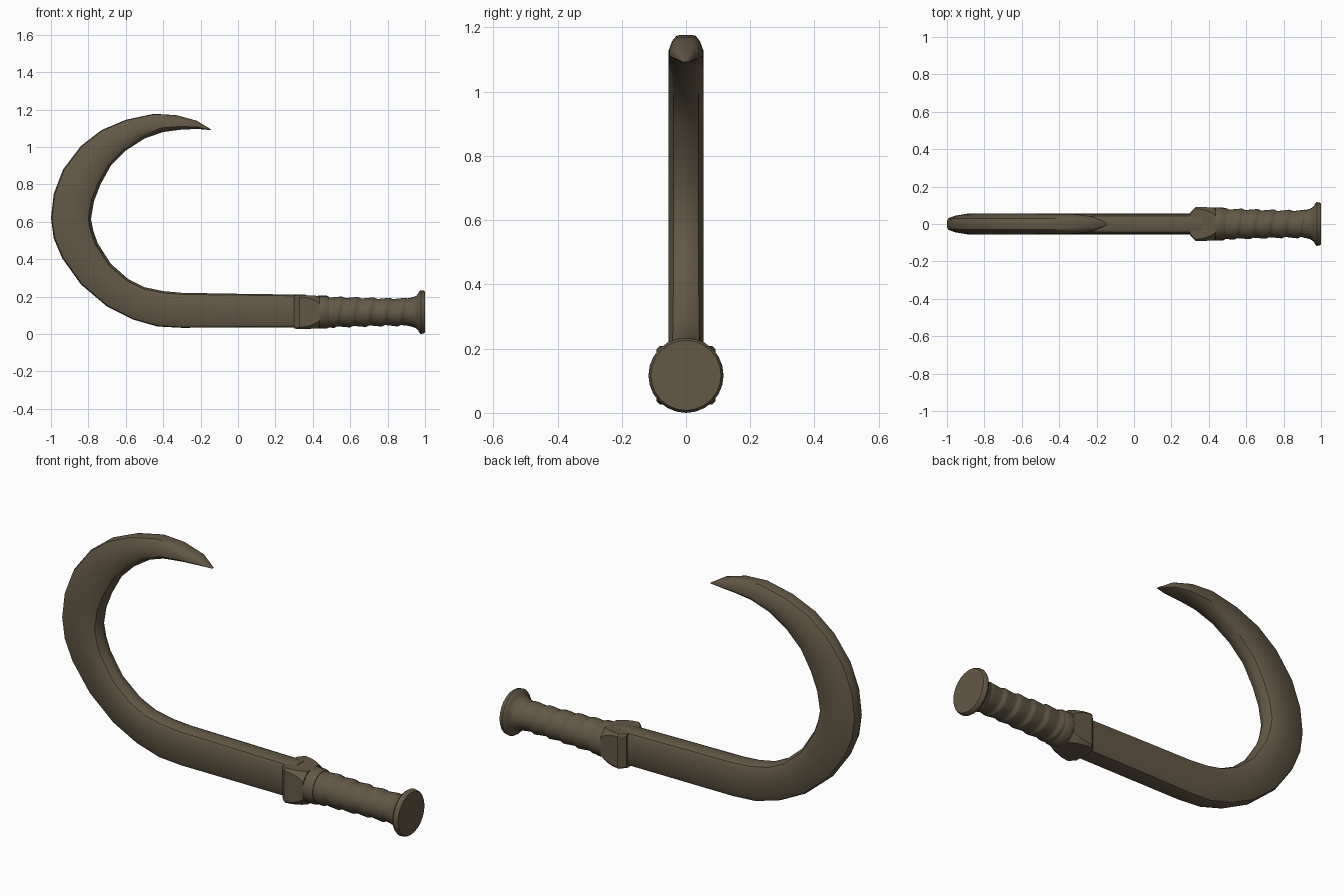
import bpy, bmesh, math
from mathutils import Vector

if "Cube" in bpy.data.objects:
    bpy.data.objects.remove(bpy.data.objects["Cube"])

mat = bpy.data.materials.new("dull brown")
mat.diffuse_color = (0.125, 0.098, 0.06, 1)
mat.use_nodes = True
mat.node_tree.nodes["Principled BSDF"].inputs["Base Color"].default_value = mat.diffuse_color
CZ = 0.117  # height of the handle axis


def loft(name, rings, angle):
    """Skin a list of equal-length point rings and cap both ends."""
    bm = bmesh.new()
    vs = [[bm.verts.new(p) for p in r] for r in rings]
    n = len(rings[0])
    for a, b in zip(vs, vs[1:]):
        for k in range(n):
            bm.faces.new((a[k], a[(k + 1) % n], b[(k + 1) % n], b[k]))
    bm.faces.new(vs[0])
    bm.faces.new(vs[-1])
    bmesh.ops.recalc_face_normals(bm, faces=bm.faces)
    me = bpy.data.meshes.new(name)
    bm.to_mesh(me)
    bm.free()
    me.materials.append(mat)
    ob = bpy.data.objects.new(name, me)
    bpy.context.collection.objects.link(ob)
    bpy.ops.object.select_all(action='DESELECT')
    ob.select_set(True)
    bpy.context.view_layer.objects.active = ob
    bpy.ops.object.shade_smooth_by_angle(angle=math.radians(angle))
    return ob


def lerp(a, b, t):
    return a + (b - a) * t


# hooked blade: outer edge x,z / inner edge x,z / half thickness
stations = [
    (0.36, .035, 0.36, .210, .055), (0.0, .035, 0.0, .215, .055),
    (-.30, .033, -.30, .220, .055), (-.43, .040, -.40, .229, .055),
    (-.56, .077, -.50, .250, .055), (-.70, .147, -.585, .292, .055),
    (-.84, .265, -.68, .375, .055), (-.94, .405, -.75, .485, .055),
    (-.985, .51, -.773, .55, .055), (-1.0, .62, -.786, .615, .055),
    (-.985, .75, -.77, .71, .055), (-.935, .88, -.735, .80, .055),
    (-.84, 1.005, -.68, .90, .055), (-.73, 1.09, -.60, .98, .055),
    (-.60, 1.145, -.50, 1.045, .055), (-.45, 1.177, -.40, 1.08, .054),
    (-.33, 1.170, -.30, 1.093, .052), (-.22, 1.140, -.215, 1.096, .040),
    (-.145, 1.094, -.145, 1.090, .006)]
# half section: position from outer to inner edge, thickness factor
curved = [(0, .25), (.03, .55), (.20, .80), (.50, 1), (.78, .98), (.93, .72), (1, .22)]
boxy = [(0, .55), (.02, .80), (.10, .97), (.50, 1), (.85, .98), (.96, .80), (1, .50)]
rings = []
for i, (ox, oz, ix, iz, h) in enumerate(stations):
    f = min(1, max(0, (i - 1) / 5))
    half = [(lerp(b[0], c[0], f), lerp(b[1], c[1], f) * h) for b, c in zip(boxy, curved)]
    loop = half + [(t, -y) for t, y in reversed(half)]
    rings.append([Vector((lerp(ox, ix, t), y, lerp(oz, iz, t))) for t, y in loop])
loft("blade", rings, 35)

# block guard: square with cut corners, narrowing toward the grip
rings = []
for x, hy, hz, c in [(.30, .062, .088, .008), (.33, .092, .091, .010),
                     (.37, .091, .090, .014), (.41, .088, .088, .025),
                     (.435, .086, .086, .040)]:
    quarter = [(hy, hz - c), (hy - c, hz)]
    loop = quarter + [(-y, z) for y, z in reversed(quarter)]
    loop += [(-y, -z) for y, z in loop]
    rings.append([Vector((x, y, CZ + z)) for y, z in loop])
loft("guard", rings, 25)


def turned(name, profile, sides, angle, wrap=0):
    """Turned part along x, optionally with a spiral wrap relief."""
    rings = []
    for x, r in profile:
        ring = []
        for k in range(sides):
            a = 2 * math.pi * k / sides
            s = (x / 0.085 + a / (2 * math.pi)) % 1
            q = r + wrap * (min(s * 1.25, (1 - s) * 5) - 0.5)
            ring.append(Vector((x, q * math.cos(a), CZ + q * math.sin(a))))
        rings.append(ring)
    return loft(name, rings, angle)


# collar ring, wrapped grip and flared pommel
turned("collar", [(.42, .084), (.43, .089), (.475, .088), (.487, .082), (.488, .07)], 24, 40)
grip = [(.47 + .46 * i / 60, lerp(.082, .073, min(1, i / 40))) for i in range(61)]
turned("wrapped_grip", grip, 32, 40, wrap=.008)
turned("pommel", [(.90, .072), (.93, .078), (.952, .086), (.963, .098), (.970, .112),
                  (.978, .117), (.994, .114), (1.0, .109)], 24, 35)
